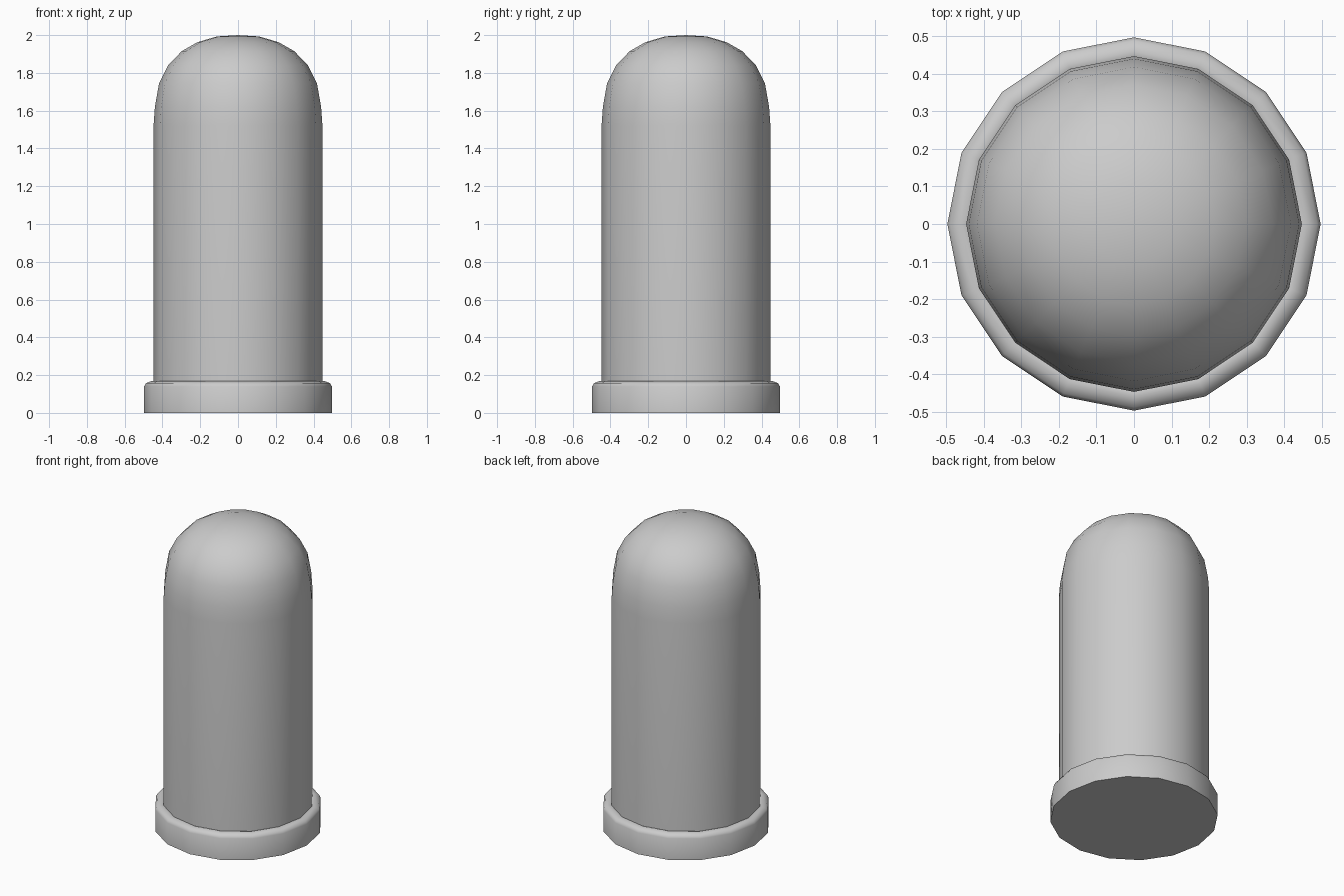
import bpy, bmesh, math

if "Cube" in bpy.data.objects:
    bpy.data.objects.remove(bpy.data.objects["Cube"])

SIDES = 16


def lathe(name, profile, angle=40):
    """Spin an (r, z) profile around z; r = 0 gives a closed tip."""
    bm = bmesh.new()
    rings = []
    for r, z in profile:
        if r == 0:
            rings.append([bm.verts.new((0, 0, z))] * SIDES)
        else:
            rings.append([bm.verts.new((r * math.cos(math.tau * i / SIDES),
                                        r * math.sin(math.tau * i / SIDES), z))
                          for i in range(SIDES)])
    for lower, upper in zip(rings, rings[1:]):
        for i in range(SIDES):
            j = (i + 1) % SIDES
            corners = [lower[i], lower[j], upper[j], upper[i]]
            bm.faces.new(list(dict.fromkeys(corners)))
    bmesh.ops.recalc_face_normals(bm, faces=bm.faces)
    mesh = bpy.data.meshes.new(name)
    bm.to_mesh(mesh)
    bm.free()
    obj = bpy.data.objects.new(name, mesh)
    bpy.context.collection.objects.link(obj)
    bpy.ops.object.select_all(action='DESELECT')
    obj.select_set(True)
    bpy.context.view_layer.objects.active = obj
    bpy.ops.object.shade_smooth_by_angle(angle=math.radians(angle))
    return obj


# Base flange with a rounded upper rim and flat underside
lathe("base_flange", [(0, 0), (0.497, 0), (0.497, 0.14), (0.488, 0.157),
                      (0.46, 0.168), (0.447, 0.165)], 50)

# Straight body running into a rounded dome; the seat closes it inside the flange
lathe("domed_body", [(0, 0.15), (0.447, 0.15), (0.447, 1.52), (0.44, 1.62),
                     (0.418, 1.745), (0.37, 1.84), (0.298, 1.915),
                     (0.214, 1.963), (0.11, 1.993), (0, 2.0)])
